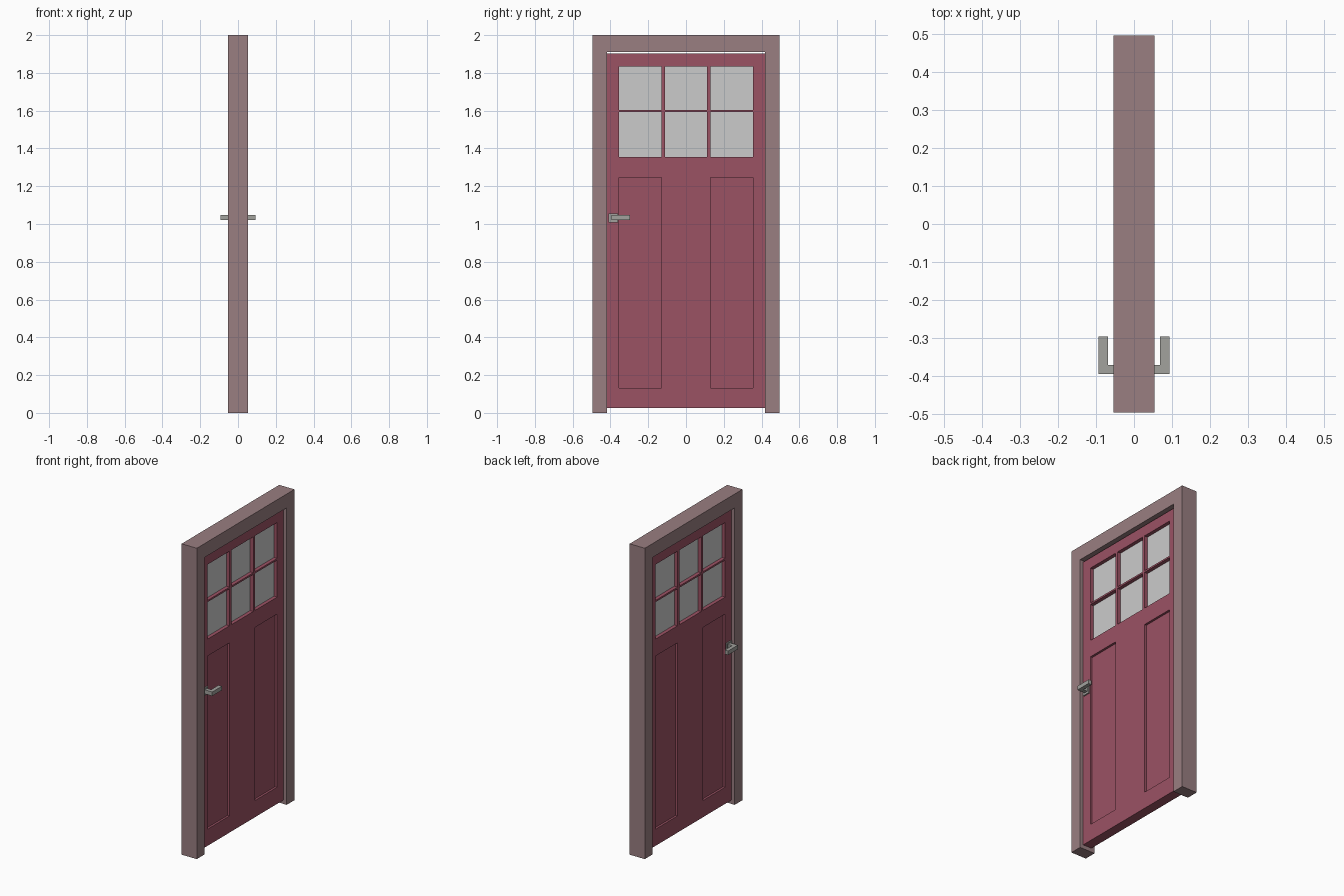
import bpy, bmesh
from mathutils import Vector

if "Cube" in bpy.data.objects:
    bpy.data.objects.remove(bpy.data.objects["Cube"])


def material(name, rgb):
    m = bpy.data.materials.new(name)
    m.diffuse_color = (*rgb, 1)
    m.use_nodes = True
    m.node_tree.nodes["Principled BSDF"].inputs["Base Color"].default_value = m.diffuse_color
    return m


FRAME = material("frame_paint", (0.32, 0.21, 0.22))
DOOR = material("door_paint", (0.33, 0.084, 0.127))
METAL = material("handle_metal", (0.36, 0.36, 0.34))


def finish(name, bm, mat=None):
    bmesh.ops.recalc_face_normals(bm, faces=bm.faces)
    me = bpy.data.meshes.new(name)
    bm.to_mesh(me)
    bm.free()
    ob = bpy.data.objects.new(name, me)
    bpy.context.collection.objects.link(ob)
    if mat:
        me.materials.append(mat)
    return ob


def thicken(bm, half):
    """Extrude flat faces lying at x = -half to x = +half."""
    ret = bmesh.ops.extrude_face_region(bm, geom=bm.faces[:], use_keep_orig=True)
    verts = [g for g in ret["geom"] if isinstance(g, bmesh.types.BMVert)]
    bmesh.ops.translate(bm, verts=verts, vec=(2 * half, 0, 0))


def outline(name, points, half, mat=None):
    bm = bmesh.new()
    bm.faces.new([bm.verts.new((-half, y, z)) for y, z in points])
    thicken(bm, half)
    return finish(name, bm, mat)


def slab(name, y0, y1, z0, z1, half, mat=None):
    return outline(name, [(y0, z0), (y1, z0), (y1, z1), (y0, z1)], half, mat)


def box(name, lo, hi, mat=None):
    lo, hi = Vector(lo), Vector(hi)
    ob = slab(name, lo.y, hi.y, lo.z, hi.z, abs(hi.x - lo.x) / 2, mat)
    ob.location.x = (lo.x + hi.x) / 2
    return ob


# Frame: two jambs and header as one profile
W, J, H = 0.496, 0.418, 1.911
outline("door_frame", [(-W, 0), (-J, 0), (-J, H), (J, H), (J, 0),
                       (W, 0), (W, 2), (-W, 2)], 0.054, FRAME)

# Door leaf: grid of cells, with openings for panes and panels left out
T = 0.031
ys = [-J, -0.354, -0.13, -0.111, 0.111, 0.13, 0.354, J]
zs = [0.025, 0.132, 1.246, 1.355, 1.593, 1.604, 1.835, 1.903]
panes = [(i, k) for i in (1, 3, 5) for k in (3, 5)]
panels = [(1, 1), (5, 1)]

bm = bmesh.new()
grid = [[bm.verts.new((-T, y, z)) for z in zs] for y in ys]
for i in range(len(ys) - 1):
    for k in range(len(zs) - 1):
        if (i, k) not in panes + panels:
            bm.faces.new((grid[i][k], grid[i + 1][k],
                          grid[i + 1][k + 1], grid[i][k + 1]))
thicken(bm, T)
finish("door_leaf", bm, DOOR)

# Recessed wooden panels and glass
for i, k in panels:
    slab("door_panel", ys[i], ys[i + 1], zs[k], zs[k + 1], 0.017, DOOR)
for i, k in panes:
    slab("glass_pane", ys[i], ys[i + 1], zs[k], zs[k + 1], 0.008)

# Lever handles on both sides
for s, side in ((1, "right"), (-1, "left")):
    box(f"handle_plate_{side}", (s * T, -0.410, 1.008), (s * (T + 0.008), -0.360, 1.056), METAL)
    bm = bmesh.new()
    lever = [(T, -0.395), (0.093, -0.395), (0.093, -0.296),
             (0.069, -0.296), (0.069, -0.371), (T, -0.371)]
    face = bm.faces.new([bm.verts.new((s * x, y, 1.021)) for x, y in lever])
    ret = bmesh.ops.extrude_face_region(bm, geom=[face], use_keep_orig=True)
    bmesh.ops.translate(bm, vec=(0, 0, 0.026),
                        verts=[g for g in ret["geom"] if isinstance(g, bmesh.types.BMVert)])
    finish(f"handle_lever_{side}", bm, METAL)
